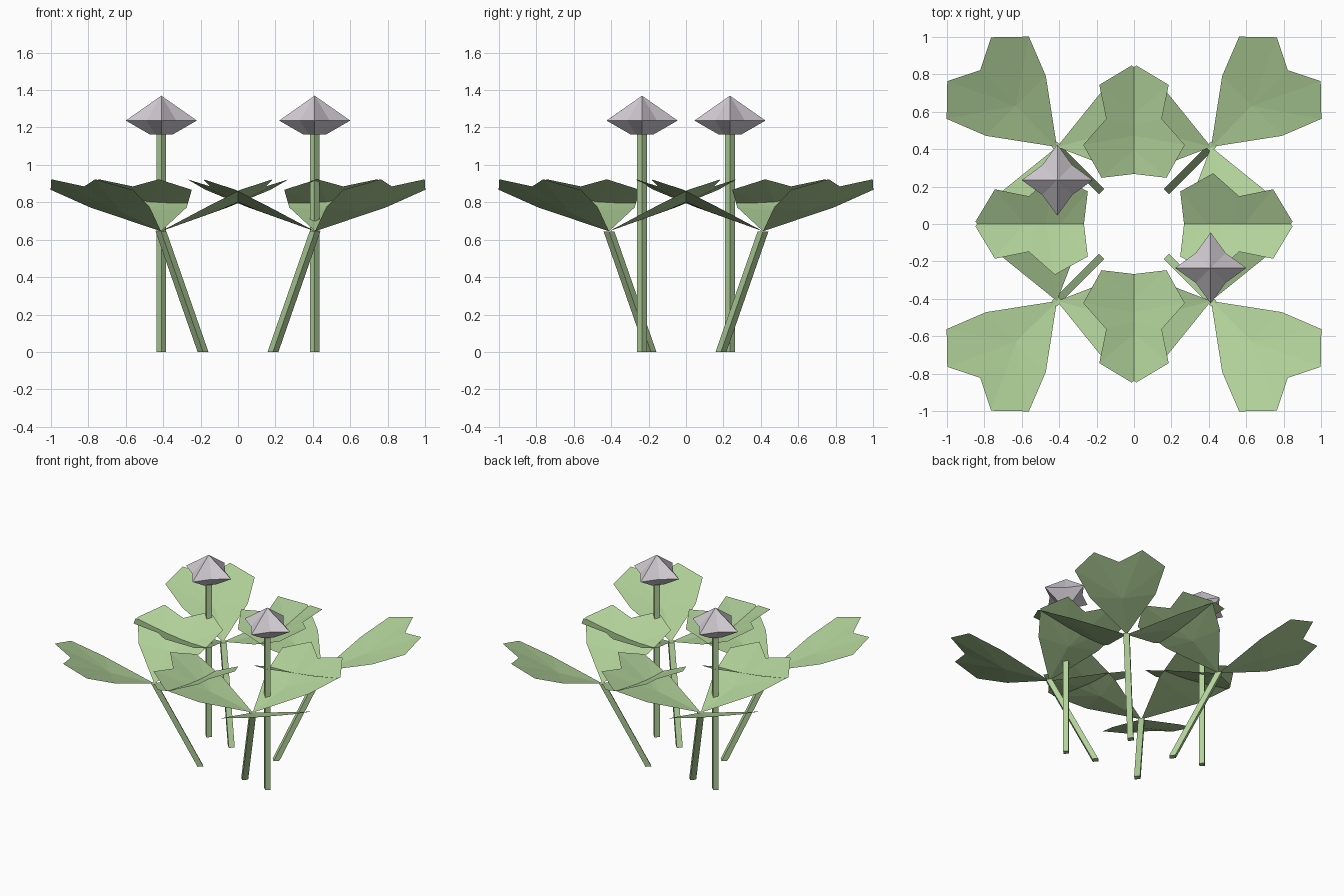
import bpy, math
from mathutils import Matrix, Vector

if "Cube" in bpy.data.objects:
    bpy.data.objects.remove(bpy.data.objects["Cube"])


def material(name, rgb):
    m = bpy.data.materials.new(name)
    m.diffuse_color = (*rgb, 1)
    m.use_nodes = True
    m.node_tree.nodes["Principled BSDF"].inputs["Base Color"].default_value = m.diffuse_color
    return m


GREEN = material("leaf green", (0.44, 0.64, 0.32))
PALE = material("pale lavender", (0.64, 0.605, 0.655))


def add(name, verts, faces, mat):
    me = bpy.data.meshes.new(name)
    me.from_pydata(verts, [], faces)
    me.materials.append(mat)
    ob = bpy.data.objects.new(name, me)
    bpy.context.collection.objects.link(ob)
    return ob


def stem(name, foot, head, r):
    """Four-sided bar with horizontal ends and its corners on the axes."""
    verts = []
    for c in (foot, head):
        for i in range(4):
            a = i * math.pi / 2
            verts.append(Vector(c) + Vector((r * math.cos(a), r * math.sin(a), 0)))
    faces = [(i, (i + 1) % 4, 4 + (i + 1) % 4, 4 + i) for i in range(4)]
    add(name, verts, faces + [(3, 2, 1, 0), (4, 5, 6, 7)], GREEN)


# Half outline of a heart leaflet: distance along, sideways, rise
HALF = [(0.31, 0.226, 0.128), (0.523, 0.311, 0.222), (0.663, 0.166, 0.278)]


def leaflet(name, base, angle):
    """Heart leaflet, a fan of triangles around a slightly sunken middle."""
    ring = [(0, 0, 0)] + [(a, -s, z) for a, s, z in HALF]
    ring += [(0.58, 0, 0.24)] + [(a, s, z) for a, s, z in reversed(HALF)]
    n = len(ring)
    faces = [(i, (i + 1) % n, n) for i in range(n)]
    ob = add(name, ring + [(0.31, 0, 0.108)], faces, GREEN)
    ob.data.transform(Matrix.Translation(base) @ Matrix.Rotation(angle, 4, 'Z'))


def flower(name, x, y):
    """Four-pointed star bloom: peak, star rim, small flat underside."""
    verts = [(x, y, 1.37)]
    for ra, rb, z in ((0.19, 0.113, 1.237), (0.06, 0.045, 1.162)):
        for i in range(8):
            a, r = i * math.pi / 4, (ra, rb)[i % 2]
            verts.append((x + r * math.cos(a), y + r * math.sin(a), z))
    faces = []
    for i in range(8):
        j = (i + 1) % 8
        faces += [(0, 1 + i, 1 + j), (1 + j, 1 + i, 9 + i, 9 + j)]
    faces.append(tuple(range(16, 8, -1)))
    add(name, verts, faces, PALE)


# Four leaning stems, each with three leaflets
for sx in (-1, 1):
    for sy in (-1, 1):
        top = Vector((0.412 * sx, 0.412 * sy, 0.645))
        stem("leaf_stem", (0.187 * sx, 0.187 * sy, 0), top, 0.029)
        out = math.atan2(sy, sx)
        for k in range(3):
            leaflet("leaflet", top, out + k * math.tau / 3)

# Two upright flowers
for s in (-1, 1):
    stem("flower_stem", (0.41 * s, -0.235 * s, 0), (0.41 * s, -0.235 * s, 1.18), 0.026)
    flower("flower", 0.41 * s, -0.235 * s)
